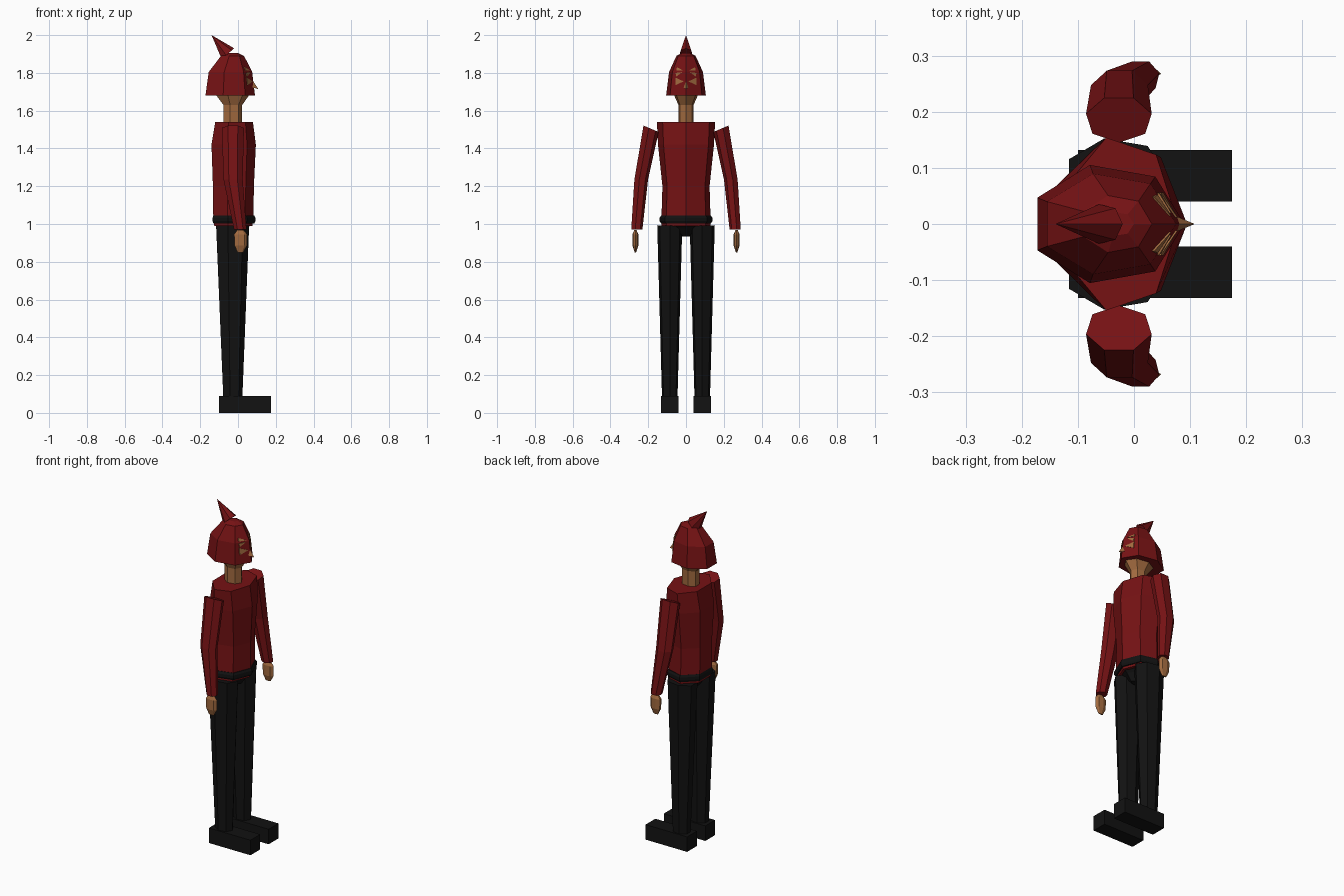
import bpy, bmesh, math
from mathutils import Vector

if "Cube" in bpy.data.objects:
    bpy.data.objects.remove(bpy.data.objects["Cube"])


def mat(name, col):
    m = bpy.data.materials.new(name)
    m.diffuse_color = (*col, 1)
    m.use_nodes = True
    m.node_tree.nodes["Principled BSDF"].inputs["Base Color"].default_value = m.diffuse_color
    return m


RED = mat("dark_red", (0.18, 0.006, 0.007))
BLACK = mat("black", (0.006, 0.006, 0.006))
TAN = mat("tan", (0.36, 0.145, 0.05))
N = 7  # sides of every round part


def finish(name, bm, material):
    bmesh.ops.recalc_face_normals(bm, faces=bm.faces)
    me = bpy.data.meshes.new(name)
    bm.to_mesh(me)
    bm.free()
    me.materials.append(material)
    ob = bpy.data.objects.new(name, me)
    bpy.context.collection.objects.link(ob)
    return ob


def loft(name, rings, material, start=0.0, side=1, slope=0.0):
    """Skin seven-sided rings (cx, cy, z, rx, ry); only the first ring is sloped."""
    bm = bmesh.new()
    loops = []
    for k, (cx, cy, z, rx, ry) in enumerate(rings):
        loop = []
        for i in range(N):
            a = start + 2 * math.pi * i / N
            dy = ry * math.sin(a)
            dz = slope * dy if k == 0 else 0
            loop.append(bm.verts.new((cx + rx * math.cos(a), side * (cy + dy), z + dz)))
        loops.append(loop)
    for a, b in zip(loops, loops[1:]):
        for i in range(N):
            j = (i + 1) % N
            bm.faces.new((a[i], a[j], b[j], b[i]))
    bm.faces.new(loops[0])
    bm.faces.new(loops[-1])
    return finish(name, bm, material)


def box(name, lo, hi, material):
    bm = bmesh.new()
    bmesh.ops.create_cube(bm, size=1)
    for v in bm.verts:
        v.co = [(l + h) / 2 + c * (h - l) for l, h, c in zip(lo, hi, v.co)]
    return finish(name, bm, material)


# Limbs, mirrored left and right
for side, tag in ((1, "left"), (-1, "right")):
    y0, y1 = sorted((side * 0.04, side * 0.132))
    box(tag + "_shoe", (-0.1, y0, 0), (0.175, y1, 0.09), BLACK)
    loft(tag + "_trouser_leg", [(-0.033, 0.086, 0.992, 0.092, 0.068),
                                (-0.03, 0.086, 0.08, 0.053, 0.042)], BLACK, side=side)
    loft(tag + "_sleeve", [(-0.027, 0.187, 1.505, 0.06, 0.042),
                           (-0.026, 0.239, 1.235, 0.052, 0.038),
                           (0.012, 0.262, 0.97, 0.034, 0.031)],
         RED, start=-math.pi / 2, side=side, slope=0.43)
    loft(tag + "_hand", [(0.012, 0.268, 0.968, 0.018, 0.006),
                         (0.012, 0.268, 0.945, 0.036, 0.016),
                         (0.013, 0.268, 0.885, 0.034, 0.016),
                         (0.012, 0.268, 0.85, 0.016, 0.004)], TAN, side=side)

# Body
loft("pelvis", [(-0.03, 0, 1.0, 0.1, 0.12), (-0.03, 0, 0.975, 0.08, 0.06),
                (-0.03, 0, 0.935, 0.05, 0.022)], BLACK)
loft("jacket", [(-0.026, 0, 1.54, 0.105, 0.158), (-0.029, 0, 1.42, 0.1236, 0.152),
                (-0.03, 0, 1.2, 0.114, 0.128), (-0.03, 0, 1.04, 0.112, 0.133),
                (-0.03, 0, 0.99, 0.106, 0.132)], RED)
loft("belt", [(-0.028, 0, 1.045, 0.114, 0.135), (-0.027, 0, 1.033, 0.119, 0.143),
              (-0.027, 0, 1.015, 0.119, 0.143), (-0.028, 0, 1.003, 0.114, 0.135)], BLACK)
loft("neck_and_jaw", [(-0.03, 0, 1.52, 0.052, 0.041), (-0.03, 0, 1.63, 0.052, 0.041),
                      (-0.033, 0, 1.685, 0.094, 0.066)], TAN)

# Hood
HOOD = [(-0.048, 0, 1.68, 0.138, 0.108), (-0.046, 0, 1.805, 0.121, 0.092),
        (-0.032, 0, 1.89, 0.064, 0.052), (-0.03, 0, 1.905, 0.03, 0.022)]
loft("hood", HOOD, RED)

# Crest spike, leaning back
bm = bmesh.new()
base, tip = Vector((-0.055, 0, 1.9)), Vector((-0.14, 0, 2.0))
across = Vector((0.76, 0, 0.65))
ring = [bm.verts.new(base + across * 0.046 * math.cos(2 * math.pi * i / N)
                     + Vector((0, 0.036 * math.sin(2 * math.pi * i / N), 0))) for i in range(N)]
top = bm.verts.new(tip)
for i in range(N):
    bm.faces.new((ring[i], ring[(i + 1) % N], top))
bm.faces.new(ring)
finish("crest_spike", bm, RED)


def hood_x(y, z):
    """Front surface of the hood at (y, z)."""
    lo, hi = (HOOD[0], HOOD[1]) if z <= HOOD[1][2] else (HOOD[1], HOOD[2])
    t = (z - lo[2]) / (hi[2] - lo[2])
    cx, _, _, rx, ry = [a + (b - a) * t for a, b in zip(lo, hi)]
    return cx + rx - 0.3765 * rx * abs(y) / (0.782 * ry)


# Face markings: thin triangular plates on the two front panels
MARKS = {"eye": [(0.055, 1.80), (0.02, 1.804), (0.052, 1.78)],
         "brow": [(0.048, 1.83), (0.014, 1.812), (0.052, 1.812)],
         "cheek": [(0.056, 1.775), (0.012, 1.755), (0.056, 1.735)]}
for side, tag in ((1, "left"), (-1, "right")):
    for name, pts in MARKS.items():
        bm = bmesh.new()
        outer = [bm.verts.new((hood_x(y, z) + 0.004, side * y, z)) for y, z in pts]
        inner = [bm.verts.new((hood_x(y, z) - 0.004, side * y, z)) for y, z in pts]
        bm.faces.new(outer)
        bm.faces.new(inner)
        for i in range(3):
            j = (i + 1) % 3
            bm.faces.new((outer[i], outer[j], inner[j], inner[i]))
        finish(f"{tag}_{name}_mark", bm, TAN)

# Pointed nose
bm = bmesh.new()
v = [bm.verts.new(c) for c in ((0.078, 0, 1.76), (0.07, 0.016, 1.725), (0.07, -0.016, 1.725),
                               (0.108, 0, 1.714))]
for f in ((0, 1, 2), (0, 1, 3), (1, 2, 3), (0, 2, 3)):
    bm.faces.new([v[i] for i in f])
finish("nose", bm, TAN)
